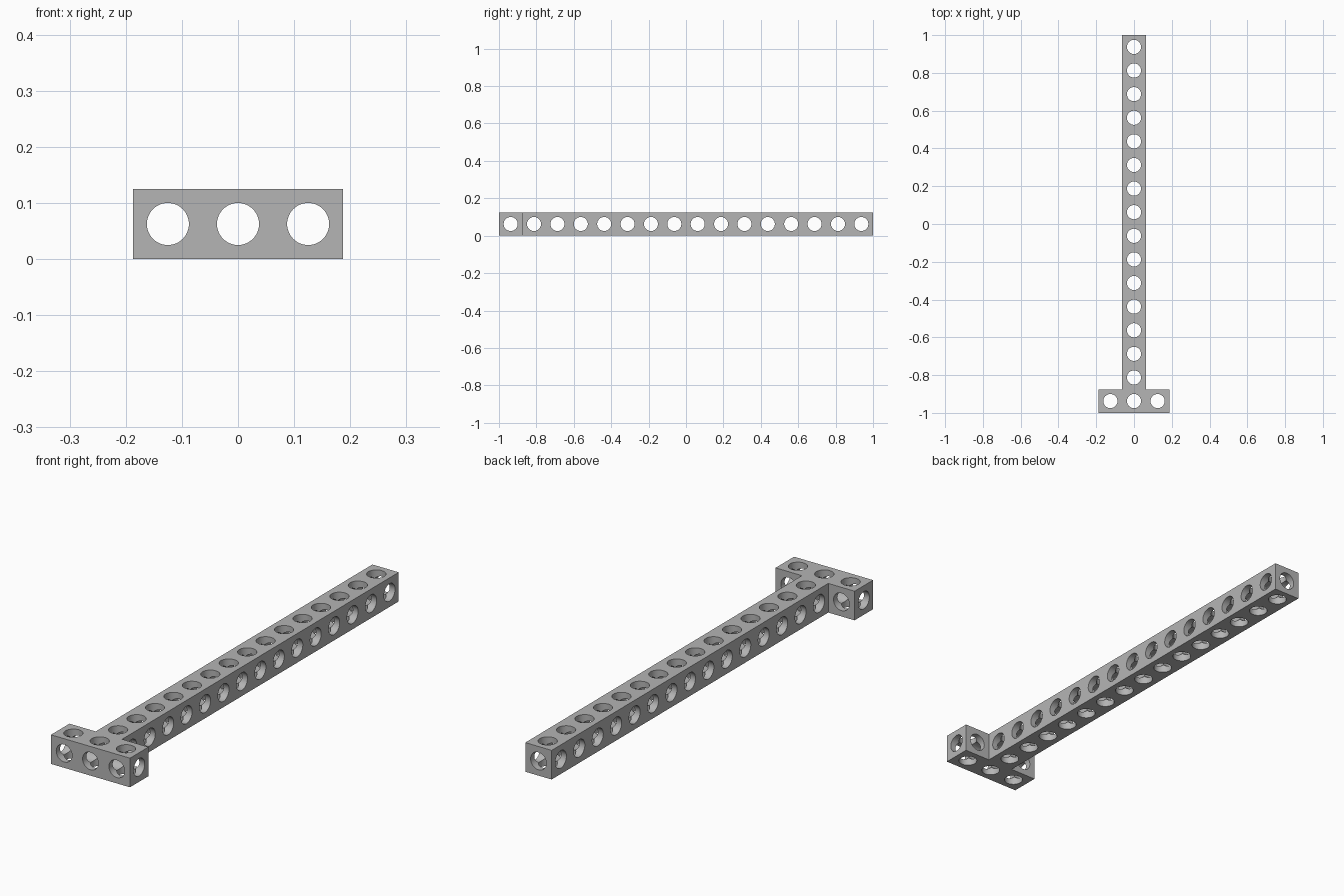
import bpy, bmesh
from math import sin, cos, tau
from mathutils import Vector

cube = bpy.data.objects.get("Cube")
if cube:
    bpy.data.objects.remove(cube, do_unlink=True)

PITCH = 0.125          # size of one cubic cell
HALF = PITCH / 2
RADIUS = 0.3 * PITCH   # bore radius
SIDES = 48
LENGTH = 16

grey = bpy.data.materials.new("light_grey")
grey.use_nodes = True
colour = (0.46, 0.46, 0.46, 1)
grey.diffuse_color = colour
bsdf = next(n for n in grey.node_tree.nodes if n.type == 'BSDF_PRINCIPLED')
bsdf.inputs["Base Color"].default_value = colour

# Cell layout: a long bar plus one cell either side of its front end
cells = {(0, j) for j in range(LENGTH)} | {(-1, 0), (1, 0)}

bm = bmesh.new()


def strip(first, second):
    """Bridge two closed rings of points with quads."""
    a = [bm.verts.new(p) for p in first]
    b = [bm.verts.new(p) for p in second]
    for k in range(SIDES):
        n = (k + 1) % SIDES
        bm.faces.new((a[k], a[n], b[n], b[k]))


def cell_side(centre, axis, sign, exposed):
    """Bore wall from the cell face to the crossing bores, and the outer plate."""
    def place(u, v, w):
        p = Vector((0, 0, 0))
        p[axis], p[(axis + 1) % 3], p[(axis + 2) % 3] = sign * w, u, v
        return centre + p

    rim, inner, outer = [], [], []
    for k in range(SIDES):
        c, s = cos(tau * k / SIDES), sin(tau * k / SIDES)
        m = max(abs(c), abs(s))
        rim.append(place(RADIUS * c, RADIUS * s, HALF))
        inner.append(place(RADIUS * c, RADIUS * s, RADIUS * m))
        outer.append(place(HALF * c / m, HALF * s / m, HALF))
    strip(rim, inner)
    if exposed:
        strip(outer, rim)


for i, j in sorted(cells):
    centre = Vector((i * PITCH, (j + 0.5) * PITCH - 1, HALF))
    for axis in range(3):
        for sign in (-1, 1):
            neighbour = (i + sign * (axis == 0), j + sign * (axis == 1))
            cell_side(centre, axis, sign, axis == 2 or neighbour not in cells)

bmesh.ops.remove_doubles(bm, verts=bm.verts[:], dist=0.00005)
bmesh.ops.recalc_face_normals(bm, faces=bm.faces[:])

mesh = bpy.data.meshes.new("perforated_t_beam")
bm.to_mesh(mesh)
bm.free()
mesh.materials.append(grey)
beam = bpy.data.objects.new("perforated_t_beam", mesh)
bpy.context.collection.objects.link(beam)

# Smooth bore walls with crisp rims
bpy.ops.object.select_all(action='DESELECT')
beam.select_set(True)
bpy.context.view_layer.objects.active = beam
bpy.ops.object.shade_smooth_by_angle()
